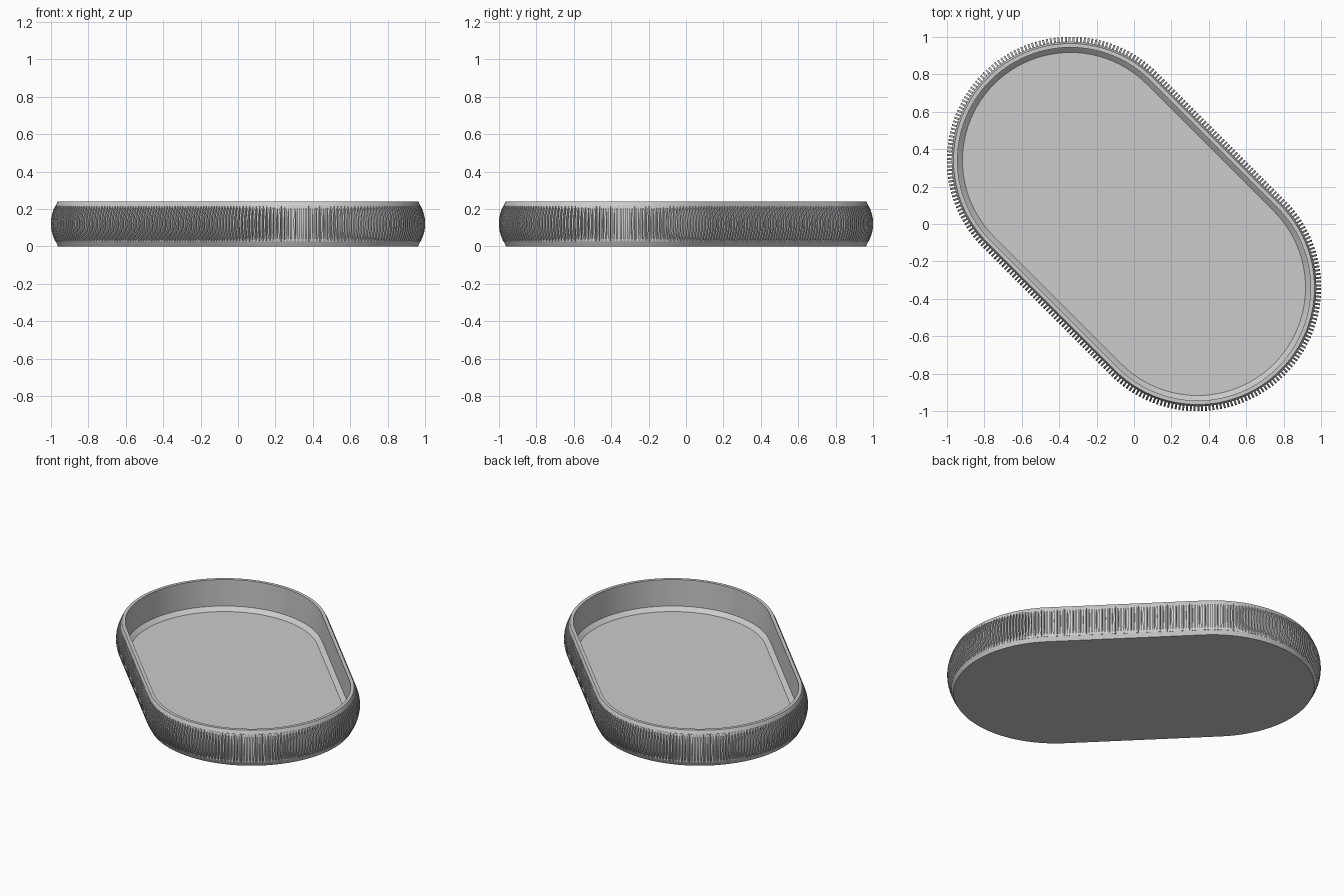
import bpy, bmesh, math
from mathutils import Vector

cube = bpy.data.objects.get("Cube")
if cube:
    bpy.data.objects.remove(cube, do_unlink=True)

HALF = 0.34 * math.sqrt(2)          # half distance between the end arc centres
AXIS = Vector((1, -1, 0)).normalized()
SIDE = Vector((1, 1, 0)).normalized()
ARC_STEPS = 48
RIBS = 300
RIB_R, RIB_LOW, RIB_HIGH = 0.635, 0.027, 0.217

grey = bpy.data.materials.new("Plain grey")
grey.use_nodes = True
grey.diffuse_color = (0.6, 0.6, 0.6, 1)
grey.node_tree.nodes["Principled BSDF"].inputs["Base Color"].default_value = (0.6, 0.6, 0.6, 1)


def place(end, angle, r, z):
    """Point on a rounded end; angle is measured from the long axis."""
    out = AXIS * math.cos(angle) + SIDE * math.sin(angle)
    return AXIS * HALF * end + out * r + Vector((0, 0, z))


def outline(r, z):
    """Closed pill-shaped outline of the given radius."""
    pts = []
    for end, start in ((1, -math.pi / 2), (-1, math.pi / 2)):
        for i in range(ARC_STEPS + 1):
            pts.append(place(end, start + math.pi * i / ARC_STEPS, r, z))
    return pts


def along(s, r):
    """Point on the pill outline and its outward direction at distance s."""
    arc, straight = math.pi * r, 2 * HALF
    sign = 1
    if s >= arc + straight:
        s -= arc + straight
        sign = -1
    if s < arc:
        a = s / r - math.pi / 2
        out = AXIS * math.cos(a) + SIDE * math.sin(a)
        return (AXIS * HALF + out * r) * sign, out * sign
    return (AXIS * (HALF - (s - arc)) + SIDE * r) * sign, SIDE * sign


def finish(bm, name):
    bmesh.ops.recalc_face_normals(bm, faces=bm.faces[:])
    mesh = bpy.data.meshes.new(name)
    bm.to_mesh(mesh)
    bm.free()
    mesh.materials.append(grey)
    obj = bpy.data.objects.new(name, mesh)
    bpy.context.collection.objects.link(obj)
    bpy.ops.object.select_all(action='DESELECT')
    obj.select_set(True)
    bpy.context.view_layer.objects.active = obj
    bpy.ops.object.shade_smooth_by_angle(angle=math.radians(20))
    return obj


# Tray: outside wall, rim, inside wall, sloped foot and floor
profile = [(0.622, 0), (RIB_R, RIB_LOW), (RIB_R, RIB_HIGH), (0.625, 0.24),
           (0.604, 0.24), (0.604, 0.062), (0.577, 0.037)]
bm = bmesh.new()
rings = [[bm.verts.new(p) for p in outline(r, z)] for r, z in profile]
for low, high in zip(rings, rings[1:]):
    for i in range(len(low)):
        j = (i + 1) % len(low)
        bm.faces.new((low[i], low[j], high[j], high[i]))
bm.faces.new(rings[0])
bm.faces.new(rings[-1])
finish(bm, "tray")

# Grip ribs: thin upright fins with a bowed outer edge
bm = bmesh.new()
perimeter = 2 * math.pi * RIB_R + 4 * HALF
pitch = perimeter / RIBS
STEPS = 10
mid, half_h = (RIB_LOW + RIB_HIGH) / 2, (RIB_HIGH - RIB_LOW) / 2
for n in range(RIBS):
    base, out = along((n + 0.5) * pitch, RIB_R)
    tangent = Vector((-out.y, out.x, 0)) * pitch * 0.26
    sides = []
    for t in (-tangent, tangent):
        edge = [base - out * 0.005 + t + Vector((0, 0, z)) for z in (RIB_HIGH, RIB_LOW)]
        for k in range(STEPS + 1):
            u = 2 * k / STEPS - 1
            bow = 0.002 + 0.024 * (1 - u * u)
            edge.append(base + out * bow + t + Vector((0, 0, mid + u * half_h)))
        sides.append([bm.verts.new(p) for p in edge])
    a, b = sides
    bm.faces.new(a)
    bm.faces.new(b)
    for i in range(len(a)):
        j = (i + 1) % len(a)
        bm.faces.new((a[i], a[j], b[j], b[i]))
finish(bm, "grip_ribs")
